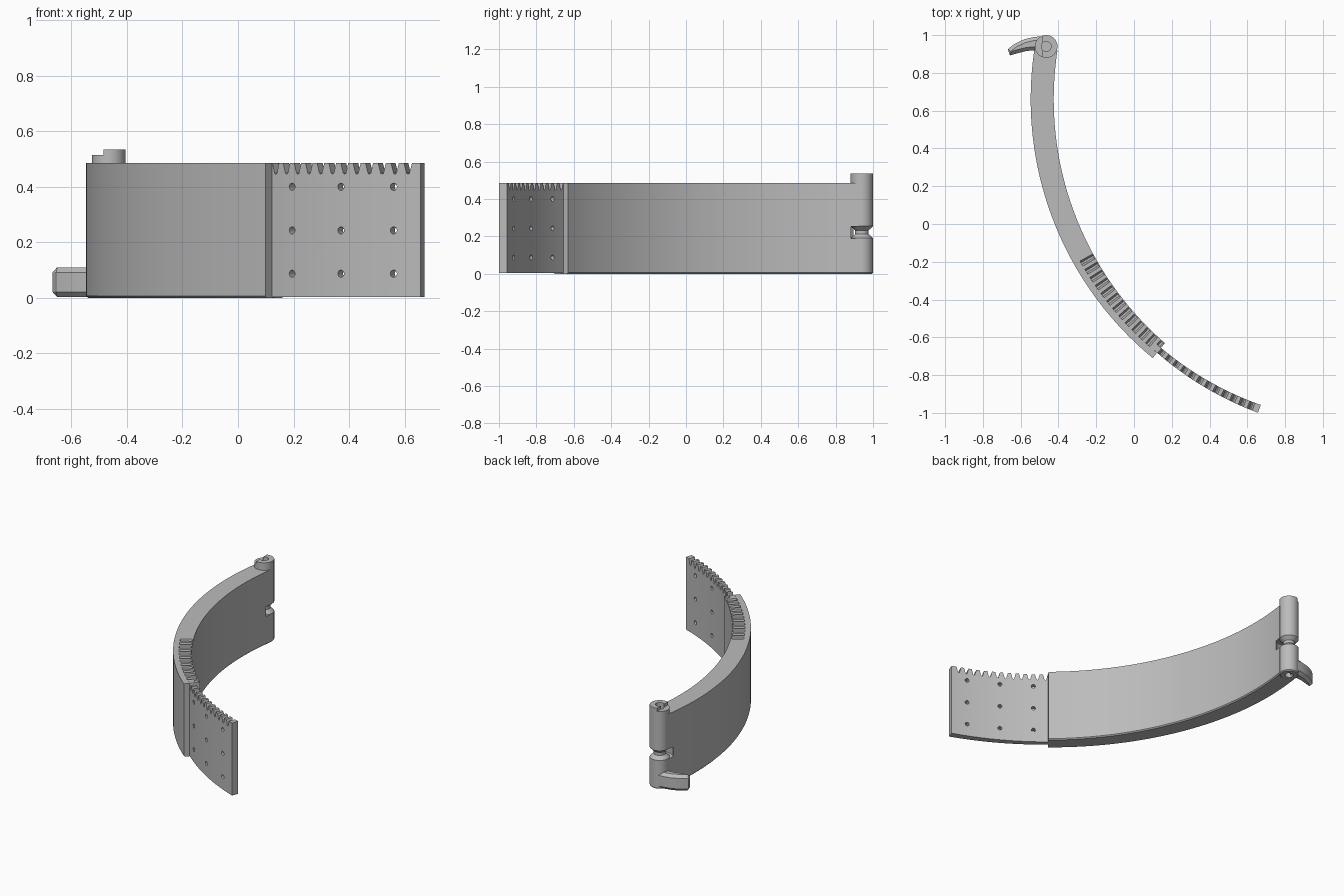
import bpy, bmesh
from math import radians, sin, cos, pi
from mathutils import Vector, Matrix

cube = bpy.data.objects.get("Cube")
if cube:
    bpy.data.objects.remove(cube)

grey = bpy.data.materials.new("plain grey")
grey.use_nodes = True
grey.diffuse_color = (0.5, 0.5, 0.5, 1)
grey.node_tree.nodes["Principled BSDF"].inputs["Base Color"].default_value = (0.5, 0.5, 0.5, 1)

CX, CY = 1.228, 0.66        # centre of the curved band
TOP, VALLEY = 0.485, 0.445  # tooth crest and root heights
PITCH = 1.667               # tooth spacing in degrees
HINGE = Vector((-0.465, 0.94, 0))


def polar(r, deg, z):
    a = radians(deg)
    return (CX + r * cos(a), CY + r * sin(a), z)


def finish(name, bm):
    bmesh.ops.recalc_face_normals(bm, faces=bm.faces)
    mesh = bpy.data.meshes.new(name)
    bm.to_mesh(mesh)
    bm.free()
    mesh.materials.append(grey)
    ob = bpy.data.objects.new(name, mesh)
    bpy.context.collection.objects.link(ob)
    return ob


def loft(bm, rings, closed=False):
    """Skin a list of closed rings, capping the ends unless the loft is closed."""
    vs = [[bm.verts.new(p) for p in ring] for ring in rings]
    n = len(vs[0])
    pairs = list(zip(vs, vs[1:])) + ([(vs[-1], vs[0])] if closed else [])
    for a, b in pairs:
        for i in range(n):
            j = (i + 1) % n
            bm.faces.new((a[i], a[j], b[j], b[i]))
    if not closed:
        bm.faces.new(vs[0][::-1])
        bm.faces.new(vs[-1])


def activate(ob):
    bpy.ops.object.select_all(action='DESELECT')
    ob.select_set(True)
    bpy.context.view_layer.objects.active = ob


def cut(ob, bm):
    cutter = finish("cutter", bm)
    cutter.hide_render = True
    mod = ob.modifiers.new("cut", 'BOOLEAN')
    mod.operation, mod.solver, mod.object = 'DIFFERENCE', 'EXACT', cutter
    activate(ob)
    bpy.ops.object.modifier_apply(modifier=mod.name)
    bpy.data.objects.remove(cutter)


def smooth(ob, deg=25):
    activate(ob)
    bpy.ops.object.shade_smooth_by_angle(angle=radians(deg))


# Curved band, slightly thinner toward the toothed end, chamfered underneath
def inner(deg):
    return 1.707 + 0.054 * cos(radians(deg))


bm = bmesh.new()
rings, steps, c = [], 64, 0.007
for i in range(steps + 1):
    d = 171 + (230.5 - 171) * i / steps
    ri, ro = inner(d), 1.775
    section = [(ri + c, 0), (ro - c, 0), (ro, c), (ro, TOP), (ri, TOP), (ri, c)]
    rings.append([polar(r, d, z) for r, z in section])
loft(bm, rings)
band = finish("curved_band", bm)

# Tapered slots in the top of the band
bm = bmesh.new()
for k in range(13):
    mid = 210 + k * PITCH
    ring = [(-0.18, VALLEY), (0.18, VALLEY), (0.58, 0.495), (-0.58, 0.495)]
    loft(bm, [[polar(r, mid + da, z) for da, z in ring]
              for r in (inner(mid) + 0.006, 1.739)])
cut(band, bm)

# Clearance notch in the band around the hinge neck
bm = bmesh.new()
bmesh.ops.create_cone(bm, cap_ends=True, segments=32, radius1=0.08, radius2=0.08, depth=0.065,
                      matrix=Matrix.Translation(HINGE + Vector((0, 0, 0.22))))
cut(band, bm)

# Clearance for the hinge barrel above and below the notch
bm = bmesh.new()
bmesh.ops.create_cone(bm, cap_ends=True, segments=40, radius1=0.055, radius2=0.055, depth=0.7,
                      matrix=Matrix.Translation(HINGE + Vector((0, 0, 0.25))))
cut(band, bm)
smooth(band)

# Toothed strip continuing out of the band
bm = bmesh.new()
start, end = 229.5, 251.0
samples = [(start, TOP)]
mid = 231.1
while mid < end - 0.6:
    samples += [(mid - 0.5, TOP), (mid - 0.18, VALLEY + 0.004), (mid, VALLEY),
                (mid + 0.18, VALLEY + 0.004), (mid + 0.5, TOP)]
    mid += PITCH
samples.append((end, TOP))
rings = []
for d, z in samples:
    t = (d - start) / (end - start)
    ri, ro = 1.705 + 0.006 * t, 1.738 + 0.017 * t
    rings.append([polar(ri, d, 0.003), polar(ro, d, 0.003), polar(ro, d, z), polar(ri, d, z)])
loft(bm, rings)
strip = finish("toothed_strip", bm)

# Grid of small holes through the strip
bm = bmesh.new()
for d in (233.6, 240.6, 247.6):
    for z in (0.087, 0.243, 0.4):
        place = (Matrix.Translation(polar(1.725, d, z)) @ Matrix.Rotation(radians(d), 4, 'Z')
                 @ Matrix.Rotation(pi / 2, 4, 'Y'))
        bmesh.ops.create_cone(bm, cap_ends=True, segments=16, radius1=0.013, radius2=0.013,
                              depth=0.15, matrix=place)
cut(strip, bm)
smooth(strip)

# Hinge barrel: lathed profile with a waisted neck and a blind bore at each end
bm = bmesh.new()
R, bore = 0.06, 0.026
profile = [(0.001, 0.08), (bore, 0.08), (bore, 0), (R - 0.006, 0), (R, 0.006), (R, 0.19),
           (0.036, 0.212), (0.036, 0.232), (R, 0.254), (R, 0.535), (bore, 0.535),
           (bore, 0.48), (0.001, 0.48)]
seg = 40
loft(bm, [[HINGE + Vector((r * cos(2 * pi * i / seg), r * sin(2 * pi * i / seg), z))
           for r, z in profile] for i in range(seg)], closed=True)
barrel = finish("hinge_barrel", bm)

# Step across the top of the barrel
bm = bmesh.new()
bmesh.ops.create_cube(bm, size=0.2, matrix=Matrix.Translation((-0.585, 0.94, 0.615)))
cut(barrel, bm)
smooth(barrel)

# Curved finger tab at the foot of the hinge
outline = [(-0.47, 0.995), (-0.53, 0.99), (-0.58, 0.978), (-0.63, 0.955), (-0.668, 0.926),
           (-0.672, 0.908), (-0.655, 0.893), (-0.62, 0.903), (-0.57, 0.916), (-0.47, 0.925)]
bm = bmesh.new()
loft(bm, [[(x, y, z) for x, y in outline] for z in (0.003, 0.11)])
tab = finish("finger_tab", bm)
bevel = tab.modifiers.new("chamfer", 'BEVEL')
bevel.width, bevel.segments, bevel.limit_method = 0.02, 1, 'ANGLE'
bevel.angle_limit = radians(60)
activate(tab)
bpy.ops.object.modifier_apply(modifier=bevel.name)
smooth(tab)
